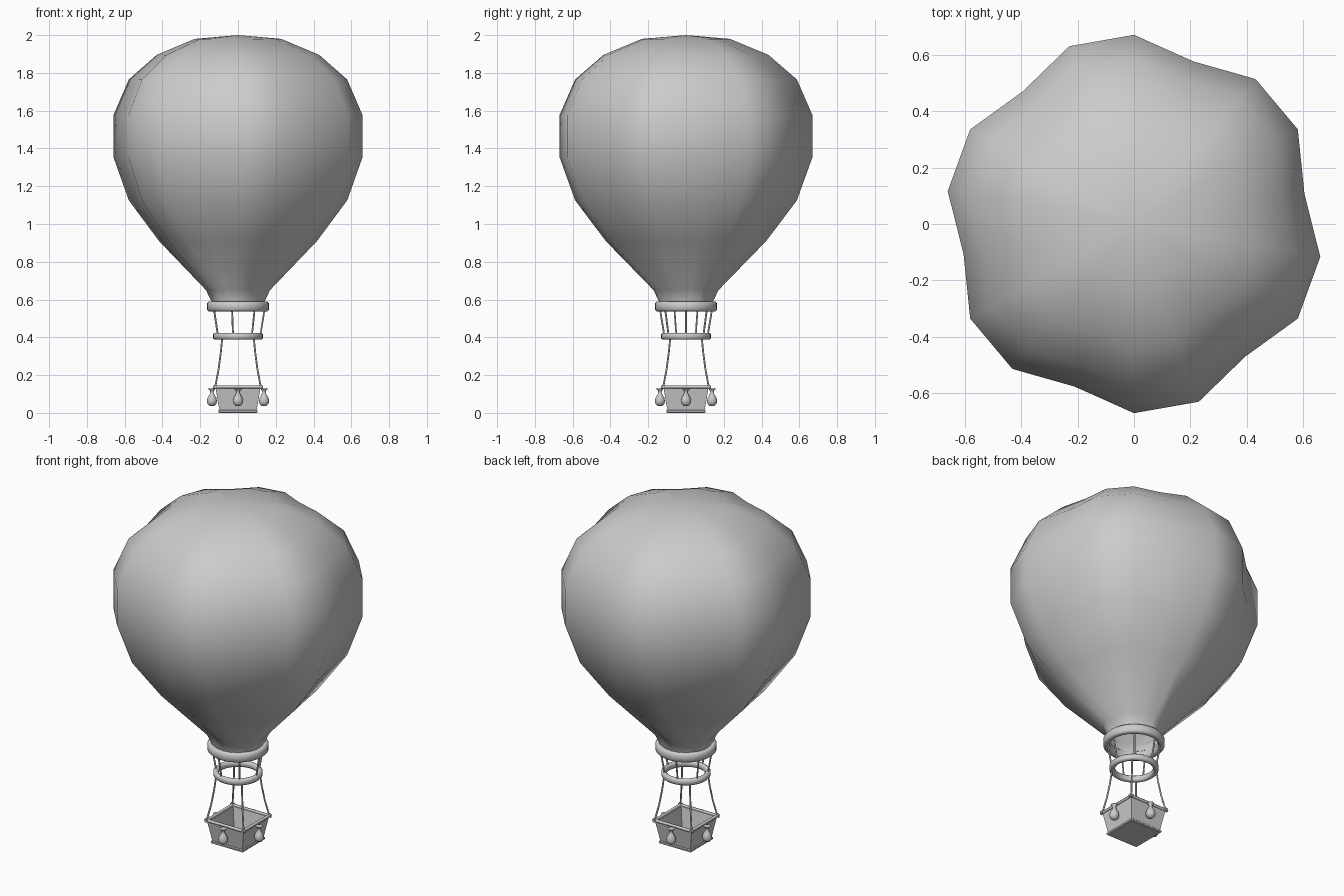
import bpy, bmesh, math
from mathutils import Vector

cube = bpy.data.objects.get("Cube")
if cube:
    bpy.data.objects.remove(cube)

GREY = (0.6, 0.6, 0.6, 1.0)
grey = bpy.data.materials.new("plain grey")
grey.use_nodes = True
grey.diffuse_color = GREY
grey.node_tree.nodes["Principled BSDF"].inputs["Base Color"].default_value = GREY


def finish(name, bm, smooth=None):
    """Turn a bmesh into a named object, smooth up to the given angle."""
    bmesh.ops.recalc_face_normals(bm, faces=bm.faces)
    mesh = bpy.data.meshes.new(name)
    bm.to_mesh(mesh)
    bm.free()
    mesh.materials.append(grey)
    ob = bpy.data.objects.new(name, mesh)
    bpy.context.collection.objects.link(ob)
    if smooth:
        bpy.ops.object.select_all(action='DESELECT')
        ob.select_set(True)
        bpy.context.view_layer.objects.active = ob
        bpy.ops.object.shade_smooth_by_angle(angle=math.radians(smooth))
    return ob


def lathe(name, profile, sides, smooth, centre=(0, 0), closed=False, scale=lambda i: 1, start=0):
    """Revolve (radius, height) points; radius 0 becomes a pole."""
    bm = bmesh.new()
    rings = []
    for r, z in profile:
        ring = []
        for i in range(1 if r == 0 else sides):
            a = start + math.tau * i / sides
            k = r * scale(i)
            ring.append(bm.verts.new((centre[0] + k * math.cos(a), centre[1] + k * math.sin(a), z)))
        rings.append(ring)
    pairs = list(zip(rings, rings[1:]))
    if closed:
        pairs.append((rings[-1], rings[0]))
    for lo, hi in pairs:
        for i in range(sides):
            j = (i + 1) % sides
            quad = [lo[i % len(lo)], lo[j % len(lo)], hi[j % len(hi)], hi[i % len(hi)]]
            bm.faces.new(list(dict.fromkeys(quad)))
    return finish(name, bm, smooth)


def rope(name, points, radius):
    """Thin round cord through the points."""
    curve = bpy.data.curves.new(name, 'CURVE')
    curve.dimensions = '3D'
    curve.bevel_depth = radius
    curve.bevel_resolution = 1
    curve.use_fill_caps = True
    spline = curve.splines.new('POLY')
    spline.points.add(len(points) - 1)
    for p, co in zip(spline.points, points):
        p.co = (*co, 1)
    curve.materials.append(grey)
    ob = bpy.data.objects.new(name, curve)
    bpy.context.collection.objects.link(ob)


def square_shell(name, sections):
    """Loft square sections (half width, height) and cap both ends."""
    bm = bmesh.new()
    rings = [[bm.verts.new((h * x, h * y, z)) for x, y in CORNERS] for h, z in sections]
    for lo, hi in zip(rings, rings[1:]):
        for i in range(4):
            j = (i + 1) % 4
            bm.faces.new((lo[i], lo[j], hi[j], hi[i]))
    bm.faces.new(rings[0])
    bm.faces.new(rings[-1])
    return finish(name, bm)


def band(name, inner, outer, bottom, top, b):
    """Hoop with rounded edges."""
    profile = [(inner, bottom + b), (inner + b, bottom), (outer - b, bottom), (outer, bottom + b),
               (outer, top - b), (outer - b, top), (inner + b, top), (inner, top - b)]
    lathe(name, profile, 32, 50, closed=True)


CORNERS = [(-1, -1), (1, -1), (1, 1), (-1, 1)]

# Envelope: every third meridian is drawn in to form six gores
envelope = [(0, 2.0), (0.233, 1.98), (0.437, 1.895), (0.587, 1.765), (0.67, 1.575), (0.67, 1.355),
            (0.587, 1.125), (0.425, 0.91), (0.172, 0.65), (0.143, 0.59), (0.14, 0.56)]
lathe("envelope", envelope, 18, 180, scale=lambda i: 0.915 if i % 3 == 0 else 1,
      start=math.radians(10))

# Mouth hoop, load hoop and the short ropes between them
band("mouth_hoop", 0.13, 0.164, 0.538, 0.59, 0.009)
band("load_hoop", 0.104, 0.132, 0.388, 0.424, 0.008)
for i in range(7):
    a = math.tau * i / 7
    c, s = math.cos(a), math.sin(a)
    rope("hoop_rope", [(0.118 * c, 0.118 * s, 0.41), (0.143 * c, 0.143 * s, 0.56)], 0.005)

# Long ropes from the load hoop to the basket corners
for x, y in CORNERS:
    path = [(0.083, 0.405), (0.091, 0.32), (0.103, 0.23), (0.12, 0.14)]
    rope("basket_rope", [(x * h, y * h, z) for h, z in path], 0.005)

# Basket: hollow tapered tub on a base plate, with round rim poles
square_shell("basket", [(0.098, 0.01), (0.12, 0.138), (0.106, 0.138), (0.086, 0.025)])
square_shell("basket_base", [(0.101, 0), (0.104, 0.004), (0.104, 0.012), (0.1, 0.016)])
for k in (-1, 1):
    rope("rim_pole", [(-0.132, 0.119 * k, 0.138), (0.132, 0.119 * k, 0.138)], 0.009)
    rope("rim_pole", [(0.119 * k, -0.132, 0.138), (0.119 * k, 0.132, 0.138)], 0.009)

# Ballast bags: tied teardrops with a flared top, one on each side
bag = [(0, 0.035), (0.014, 0.038), (0.024, 0.049), (0.027, 0.063), (0.023, 0.08), (0.014, 0.096),
       (0.008, 0.109), (0.011, 0.118), (0.02, 0.128), (0, 0.126)]
for x, y in ((0, -1), (1, 0), (0, 1), (-1, 0)):
    lathe("ballast_bag", bag, 12, 60, centre=(0.138 * x, 0.138 * y))
